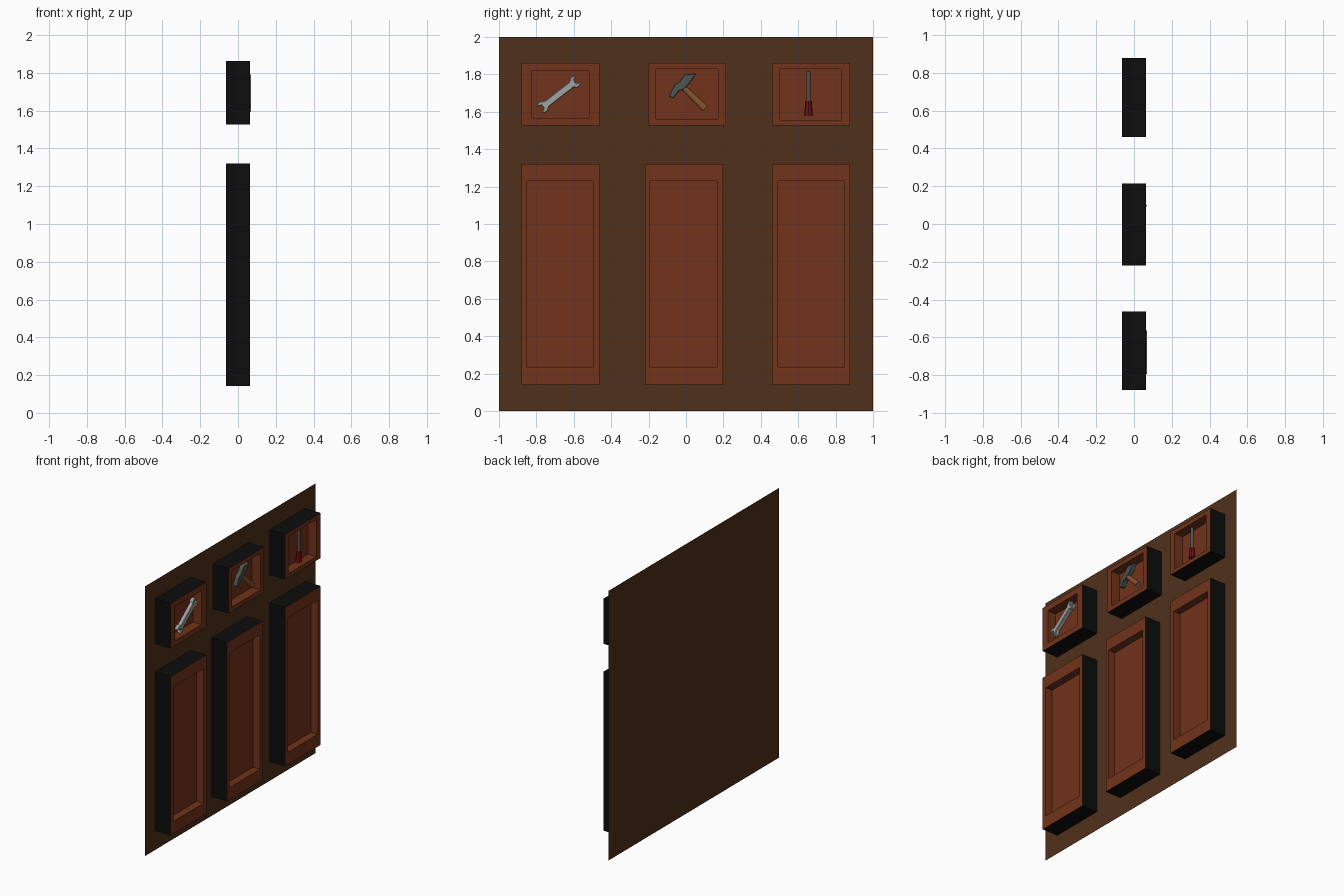
import bpy, bmesh, math
from mathutils import Vector

if "Cube" in bpy.data.objects:
    bpy.data.objects.remove(bpy.data.objects["Cube"])

BACK, FRONT = -0.063, 0.064


def material(name, rgb):
    m = bpy.data.materials.new(name)
    m.diffuse_color = (*rgb, 1)
    m.use_nodes = True
    m.node_tree.nodes["Principled BSDF"].inputs["Base Color"].default_value = m.diffuse_color
    return m


WOOD = material("dark_wood", (0.08, 0.03, 0.011))
RED_WOOD = material("red_wood", (0.165, 0.033, 0.011))
BLACK = material("black", (0.004, 0.004, 0.004))
STEEL = material("steel", (0.36, 0.36, 0.36))
IRON = material("iron", (0.08, 0.09, 0.09))
HANDLE = material("handle_wood", (0.24, 0.09, 0.03))
RED = material("red_grip", (0.16, 0.006, 0.012))


def finish(name, bm, *mats):
    me = bpy.data.meshes.new(name)
    bm.to_mesh(me)
    bm.free()
    for m in mats:
        me.materials.append(m)
    ob = bpy.data.objects.new(name, me)
    bpy.context.collection.objects.link(ob)
    return ob


def ring(bm, x, y0, y1, z0, z1):
    return [bm.verts.new((x, y, z)) for y, z in ((y0, z0), (y1, z0), (y1, z1), (y0, z1))]


def panel(name, outer, inner, depth):
    """Box with black sides and a recessed front."""
    bm = bmesh.new()
    rings = [ring(bm, BACK, *outer), ring(bm, FRONT, *outer),
             ring(bm, FRONT, *inner), ring(bm, FRONT - depth, *inner)]
    for k in range(3):
        a, b = rings[k], rings[k + 1]
        for i in range(4):
            j = (i + 1) % 4
            f = bm.faces.new((a[i], a[j], b[j], b[i]))
            f.material_index = 0 if k == 0 else 1
    bm.faces.new(rings[3]).material_index = 1
    return finish(name, bm, BLACK, RED_WOOD)


def plate(name, pts, x, thick, mat):
    """Outline in the y-z plane, extruded along x."""
    bm = bmesh.new()
    f = bm.faces.new([bm.verts.new((x - thick / 2, y, z)) for y, z in pts])
    r = bmesh.ops.extrude_face_region(bm, geom=[f])
    bmesh.ops.translate(bm, vec=(thick, 0, 0),
                        verts=[v for v in r["geom"] if isinstance(v, bmesh.types.BMVert)])
    bmesh.ops.recalc_face_normals(bm, faces=bm.faces)
    ob = finish(name, bm, mat)
    bev = ob.modifiers.new("bevel", "BEVEL")
    bev.width, bev.segments = 0.004, 1
    return ob


def rod(name, a, b, r1, r2, mat, sides=12):
    a, b = Vector(a), Vector(b)
    bm = bmesh.new()
    bmesh.ops.create_cone(bm, cap_ends=True, segments=sides, radius1=r1, radius2=r2,
                          depth=(b - a).length)
    ob = finish(name, bm, mat)
    ob.location = (a + b) / 2
    ob.rotation_euler = (b - a).to_track_quat("Z", "Y").to_euler()
    return ob


# Backing board
bm = bmesh.new()
bm.faces.new(ring(bm, BACK, -1, 1, 0, 2))
finish("backing_board", bm, WOOD)

# Small display panels and tall panels
for i, (y0, inner) in enumerate((
        (-0.88, (-0.827, -0.519, 1.567, 1.818)),
        (-0.203, (-0.16, 0.171, 1.561, 1.83)),
        (0.46, (0.503, 0.829, 1.556, 1.83)))):
    panel(f"tool_panel_{i + 1}", (y0, y0 + 0.417, 1.527, 1.862), inner, 0.07)
for i, (y0, a, b) in enumerate(((-0.88, -0.849, -0.497), (-0.219, -0.193, 0.166), (0.46, 0.492, 0.845))):
    panel(f"tall_panel_{i + 1}", (y0, y0 + 0.418, 0.142, 1.32), (a, b, 0.233, 1.23), 0.056)

# Wrench: one quarter of the outline, mirrored both ways
quarter = [(0.085, 0.019), (0.1, 0.033), (0.125, 0.031), (0.133, 0.018), (0.11, 0.012)]
half = quarter + [(u, -v) for u, v in reversed(quarter)]
outline = half + [(-u, -v) for u, v in half]
c, s = math.cos(math.radians(38)), math.sin(math.radians(38))
plate("wrench", [(-0.679 + u * c - v * s, 1.693 + u * s + v * c) for u, v in outline], 0.052, 0.032, STEEL)

# Hammer
plate("hammer_head", [(-.094, 1.682), (-.067, 1.671), (-.04, 1.709), (-.013, 1.719), (.02, 1.752),
                      (.056, 1.805), (-.008, 1.80), (-.04, 1.757), (-.061, 1.746)], 0.038, 0.036, IRON)
rod("hammer_handle", (0.038, -0.015, 1.732), (0.046, 0.102, 1.616), 0.016, 0.02, HANDLE)

# Screwdriver
rod("screwdriver_shaft", (0.04, 0.655, 1.65), (0.04, 0.655, 1.815), 0.011, 0.011, IRON)
rod("screwdriver_grip", (0.04, 0.655, 1.58), (0.04, 0.655, 1.658), 0.023, 0.017, RED, 8)
